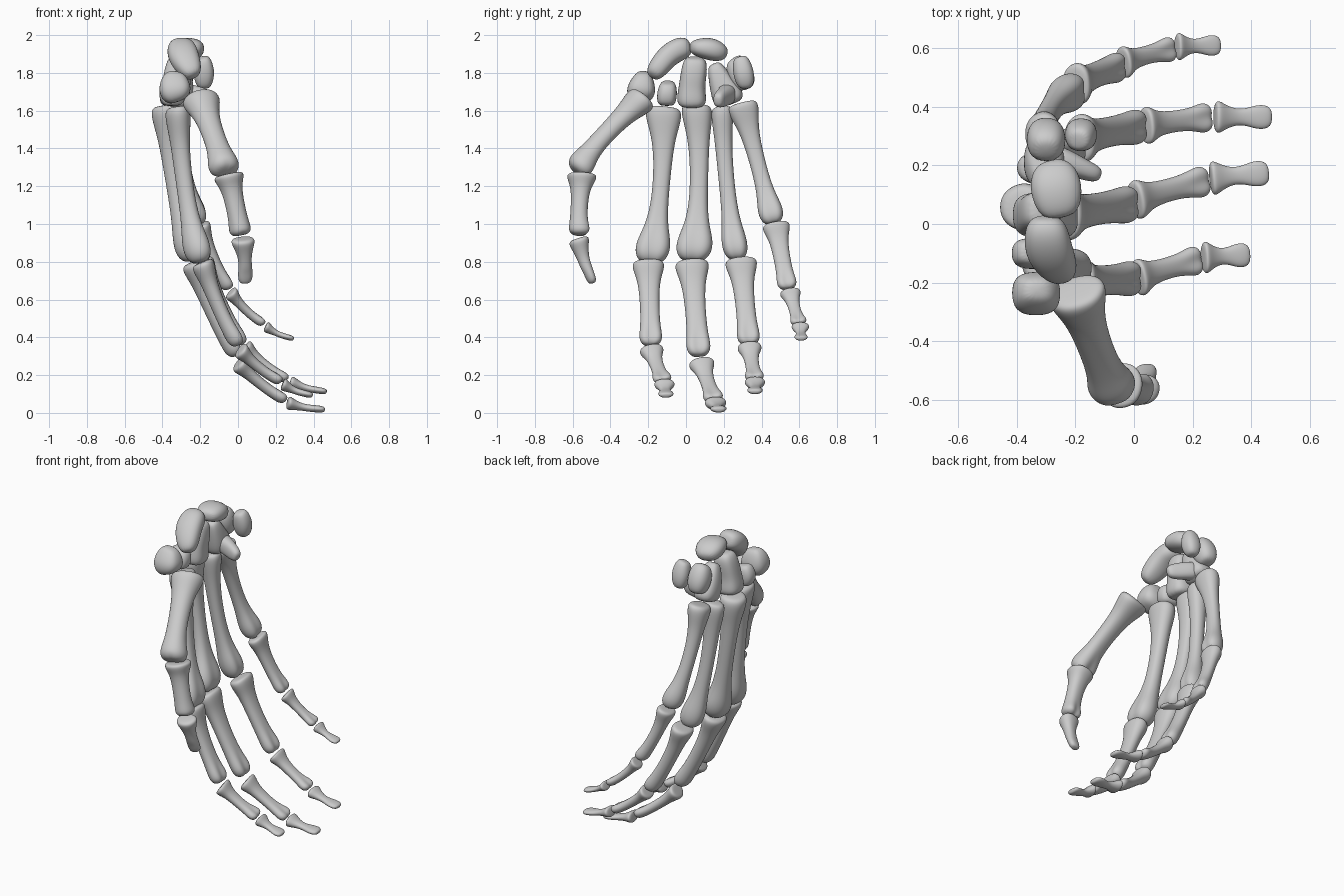
import bpy, bmesh, math
from mathutils import Vector as V

SEG = 16


def power(v, p):
    return math.copysign(abs(v) ** p, v)


def skin(name, rings):
    """Close a stack of rings into one smooth solid."""
    bm = bmesh.new()
    loops = [[bm.verts.new(p) for p in r] for r in rings]
    for a, b in zip(loops, loops[1:]):
        for i in range(SEG):
            j = (i + 1) % SEG
            bm.faces.new((a[i], a[j], b[j], b[i]))
    bm.faces.new(loops[0][::-1])
    bm.faces.new(loops[-1])
    bmesh.ops.recalc_face_normals(bm, faces=bm.faces)
    for f in bm.faces:
        f.smooth = True
    me = bpy.data.meshes.new(name)
    bm.to_mesh(me)
    bm.free()
    ob = bpy.data.objects.new(name, me)
    bpy.context.collection.objects.link(ob)
    sub = ob.modifiers.new("smooth", 'SUBSURF')
    sub.levels = sub.render_levels = 2
    return ob


# stations along a bone: (position, blend: -1 base .. 0 shaft .. 1 head, scale)
LONG = [(0, -1, .62), (.012, -1, .92), (.05, -1, 1), (.12, -.75, 1), (.22, -.3, 1),
        (.38, -.05, 1), (.6, 0, 1), (.75, .3, 1), (.85, .9, 1), (.92, 1, 1),
        (.97, .95, .85), (1, .9, .5)]
TIP = [(0, -1, .62), (.03, -1, .95), (.1, -1, 1), (.25, -.45, 1), (.45, 0, 1),
       (.62, .25, 1), (.75, .85, 1), (.87, 1, 1), (.96, .95, .85), (1, .9, .45)]


def bone(name, a, b, lat, base, mid, head, bow=(0, 0, 0), table=LONG, groove=.3):
    """Long bone from a to b; base, mid, head are (half width, half depth)."""
    a, b, bow = V(a), V(b), V(bow)
    ax = (b - a).normalized()
    lat = V(lat)
    lat = (lat - ax * lat.dot(ax)).normalized()
    n = ax.cross(lat)          # palm side
    rings = []
    for t, k, s in table:
        end = head if k > 0 else base
        w, d = [(m + (e - m) * abs(k)) * s for m, e in zip(mid, end)]
        hd = max(k, 0)
        c = a.lerp(b, t) + bow * math.sin(math.pi * t) + n * d * .12 * hd
        ring = []
        for i in range(SEG):
            th = 2 * math.pi * i / SEG
            u, v = power(math.cos(th), .85), power(math.sin(th), .85)
            pinch = math.exp(-(u / .4) ** 2) * hd * groove
            if v > 0:
                v *= 1 - pinch          # hollow between the condyles
            else:
                u *= 1 - .18 * abs(v)   # narrower on the back
            ring.append(c + lat * w * u + n * d * v - ax * w * .35 * pinch * (t > .95))
        rings.append(ring)
    return skin(name, rings)


def carpal(name, lat, stations, p=.85):
    """Wrist bone lofted through (x, y, z, half width, half depth)."""
    pts = [V(s[:3]) for s in stations]
    rings = []
    for i, s in enumerate(stations):
        ax = (pts[min(i + 1, len(pts) - 1)] - pts[max(i - 1, 0)]).normalized()
        l = V(lat)
        l = (l - ax * l.dot(ax)).normalized()
        n = ax.cross(l)
        rings.append([pts[i] + l * s[3] * power(math.cos(2 * math.pi * j / SEG), p)
                      + n * s[4] * power(math.sin(2 * math.pi * j / SEG), p)
                      for j in range(SEG)])
    return skin(name, rings)


Y = (0, 1, 0)

# metacarpals of the four fingers
bone("index_metacarpal", (-.32, -.12, 1.62), (-.205, -.19, .79), Y,
     (.10, .07), (.045, .045), (.095, .08), (-.02, .025, 0), groove=.2)
bone("middle_metacarpal", (-.385, .055, 1.63), (-.25, .035, .80), Y,
     (.085, .08), (.048, .045), (.10, .08), (-.02, .025, 0), groove=.2)
bone("ring_metacarpal", (-.335, .19, 1.62), (-.22, .27, .81), Y,
     (.06, .07), (.042, .04), (.07, .075), (-.025, -.015, 0), groove=.2)
bone("little_metacarpal", (-.31, .295, 1.64), (-.215, .465, 1.0), Y,
     (.085, .065), (.042, .038), (.068, .065), (-.03, 0, 0), groove=.2)

# finger phalanges: joints given as start and end of each bone, plus size
FINGERS = {
    "index": (1.0, [((-.19, -.20, .80), (0, -.185, .355)),
                    ((.01, -.185, .335), (.225, -.12, .165)),
                    ((.235, -.115, .155), (.395, -.105, .09))]),
    "middle": (1.06, [((-.24, .03, .80), (-.01, .07, .30)),
                      ((0, .08, .265), (.25, .15, .065)),
                      ((.26, .155, .055), (.46, .175, .015))]),
    "ring": (1.0, [((-.19, .29, .81), (.02, .335, .36)),
                   ((.035, .335, .35), (.26, .365, .175)),
                   ((.275, .365, .165), (.47, .365, .11))]),
    "little": (.86, [((-.20, .475, 1.0), (-.05, .54, .655)),
                     ((-.04, .55, .64), (.135, .60, .47)),
                     ((.145, .605, .46), (.295, .61, .39))]),
}
for f, (s, parts) in FINGERS.items():
    sizes = [((.088, .062), (.052, .04), (.062, .048)),
             ((.067, .046), (.037, .028), (.052, .032)),
             ((.057, .034), (.027, .018), (.043, .018))]
    for i, seg in enumerate(("proximal", "middle", "distal")):
        b, m, h = [(w * s, d * s) for w, d in sizes[i]]
        bone(f"{f}_{seg}_phalanx", *parts[i], Y, b, m, h, (-.012, 0, -.006),
             TIP if i == 2 else LONG, 0 if i == 2 else .35)

# thumb
T = (-1, -.2, 0)
bone("thumb_metacarpal", (-.20, -.225, 1.67), (-.06, -.59, 1.28), T,
     (.105, .08), (.06, .05), (.085, .075), (0, -.02, .0), groove=.25)
bone("thumb_proximal_phalanx", (-.05, -.55, 1.265), (.02, -.57, .94), T,
     (.082, .08), (.052, .045), (.06, .058), (0, -.005, 0))
bone("thumb_distal_phalanx", (.025, -.57, .925), (.04, -.495, .685), T,
     (.065, .055), (.036, .032), (.04, .026), (.005, -.008, 0), TIP, 0)

# wrist bones, near row
carpal("scaphoid", (1, 0, 0), [
    (-.23, -.18, 1.78, .03, .03), (-.25, -.16, 1.81, .065, .055),
    (-.29, -.10, 1.89, .085, .062), (-.30, -.03, 1.93, .078, .065),
    (-.30, .01, 1.94, .06, .05), (-.30, .025, 1.945, .03, .025)])
carpal("lunate", (1, 0, 0), [
    (-.25, .02, 1.935, .035, .02), (-.255, .045, 1.935, .075, .045),
    (-.265, .12, 1.93, .092, .063), (-.275, .18, 1.91, .08, .055),
    (-.285, .215, 1.895, .04, .025)])
carpal("triquetrum", Y, [
    (-.30, .25, 1.88, .03, .03), (-.30, .265, 1.86, .06, .06),
    (-.30, .29, 1.79, .075, .072), (-.30, .31, 1.73, .06, .055),
    (-.30, .315, 1.71, .03, .03)])
carpal("pisiform", Y, [
    (-.19, .285, 1.885, .025, .025), (-.185, .29, 1.87, .045, .045),
    (-.18, .305, 1.80, .058, .06), (-.18, .315, 1.74, .048, .045),
    (-.18, .315, 1.715, .025, .025)])

# wrist bones, far row
carpal("trapezium", (1, 0, 0), [
    (-.33, -.225, 1.81, .03, .025), (-.335, -.225, 1.785, .065, .05),
    (-.335, -.235, 1.72, .09, .08), (-.33, -.245, 1.67, .075, .07),
    (-.32, -.245, 1.645, .04, .04)], .75)
carpal("trapezoid", (1, 0, 0), [
    (-.34, -.095, 1.755, .035, .025), (-.345, -.095, 1.74, .06, .045),
    (-.35, -.10, 1.69, .075, .055), (-.345, -.105, 1.64, .06, .05),
    (-.345, -.105, 1.625, .035, .03)], .75)
carpal("capitate", Y, [
    (-.31, .05, 1.885, .035, .035), (-.315, .05, 1.865, .065, .062),
    (-.32, .04, 1.79, .07, .075), (-.33, .03, 1.72, .07, .075),
    (-.335, .03, 1.65, .083, .085), (-.34, .03, 1.615, .06, .065)], .75)
carpal("hamate", Y, [
    (-.30, .145, 1.85, .025, .03), (-.30, .155, 1.83, .045, .05),
    (-.305, .19, 1.74, .07, .07), (-.305, .225, 1.67, .09, .075),
    (-.305, .235, 1.63, .065, .055)], .75)
carpal("hamate_hook", Y, [
    (-.29, .22, 1.69, .06, .06), (-.23, .21, 1.68, .045, .055),
    (-.17, .185, 1.665, .035, .05), (-.13, .17, 1.655, .03, .04),
    (-.115, .165, 1.65, .015, .02)])
